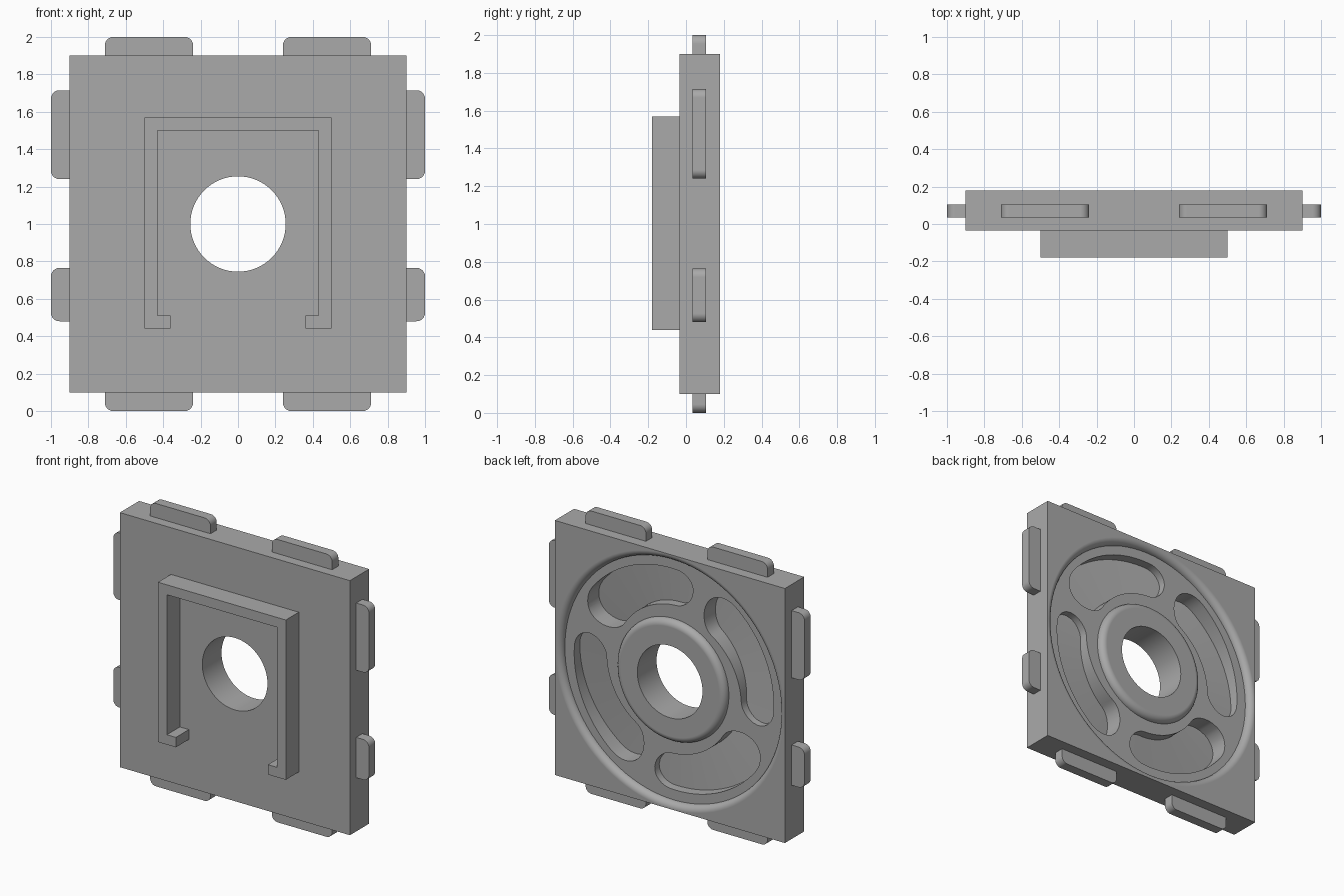
import bpy, bmesh
from math import sin, cos, pi, radians, sqrt

if "Cube" in bpy.data.objects:
    bpy.data.objects.remove(bpy.data.objects["Cube"], do_unlink=True)

GREY = (0.4, 0.4, 0.4, 1)
grey = bpy.data.materials.new("plain grey")
grey.use_nodes = True
grey.diffuse_color = GREY
grey.node_tree.nodes["Principled BSDF"].inputs["Base Color"].default_value = GREY

FRONT, BACK = -0.035, 0.18   # plate faces
MID = 1.0                    # height of the hub axis
FILLET = 0.045               # also the depth of the round recess
FLOOR = BACK - FILLET
HUB, RIM, HOLE = 0.43, 0.853, 0.255


def make(name, bm):
    bmesh.ops.recalc_face_normals(bm, faces=bm.faces)
    mesh = bpy.data.meshes.new(name)
    bm.to_mesh(mesh)
    bm.free()
    mesh.materials.append(grey)
    obj = bpy.data.objects.new(name, mesh)
    bpy.context.collection.objects.link(obj)
    return obj


def prism(name, outline, y0, y1):
    """Extrude an (x, z) outline from y0 to y1."""
    bm = bmesh.new()
    face = bm.faces.new([bm.verts.new((x, y0, z)) for x, z in outline])
    ext = bmesh.ops.extrude_face_region(bm, geom=[face])["geom"]
    verts = [g for g in ext if isinstance(g, bmesh.types.BMVert)]
    bmesh.ops.translate(bm, verts=verts, vec=(0, y1 - y0, 0))
    return make(name, bm)


def loft(name, rings, closed):
    """Skin a series of point loops; close the series or cap its ends."""
    bm = bmesh.new()
    loops = [[bm.verts.new(p) for p in ring] for ring in rings]
    n = len(loops[0])
    for i in range(len(loops) if closed else len(loops) - 1):
        a, b = loops[i], loops[(i + 1) % len(loops)]
        for j in range(n):
            k = (j + 1) % n
            bm.faces.new((a[j], a[k], b[k], b[j]))
    if not closed:
        bm.faces.new(loops[0])
        bm.faces.new(loops[-1])
    return make(name, bm)


def polar(r, a, y):
    """Point at radius r, angle a as seen from behind."""
    return (-r * cos(a), y, MID + r * sin(a))


def cut(target, cutter):
    mod = target.modifiers.new("cut", "BOOLEAN")
    mod.operation, mod.solver, mod.object = "DIFFERENCE", "EXACT", cutter
    bpy.context.view_layer.objects.active = target
    bpy.ops.object.modifier_apply(modifier=mod.name)
    bpy.data.objects.remove(cutter, do_unlink=True)


def smooth(obj):
    bpy.ops.object.select_all(action="DESELECT")
    obj.select_set(True)
    bpy.context.view_layer.objects.active = obj
    bpy.ops.object.shade_smooth_by_angle(angle=radians(30))
    mod = obj.modifiers.new("flat face normals", "WEIGHTED_NORMAL")
    mod.keep_sharp = True


# Square plate
plate = prism("plate", [(-0.9, 0.1), (0.9, 0.1), (0.9, 1.9), (-0.9, 1.9)], FRONT, BACK)

# Ring recess at the back, leaving a rounded hub and a rounded rim
STEPS = 8
arc = [i * pi / 2 / STEPS for i in range(STEPS + 1)]
profile = [(HUB - FILLET, BACK + 0.1)]
profile += [(HUB - FILLET + FILLET * sin(t), FLOOR + FILLET * cos(t)) for t in arc]
profile += [(RIM + FILLET - FILLET * cos(t), FLOOR + FILLET * sin(t)) for t in arc]
profile += [(RIM + FILLET, BACK + 0.1)]
SIDES = 96
cut(plate, loft("recess_cutter",
                [[polar(r, 2 * pi * i / SIDES, y) for r, y in profile] for i in range(SIDES)], True))

# Centre hole
circle = [(HOLE * cos(2 * pi * i / 64), MID + HOLE * sin(2 * pi * i / 64)) for i in range(64)]
cut(plate, prism("hole_cutter", circle, FRONT - 0.1, BACK + 0.1))


# Four curved pockets, each widening and deepening towards one end
def pocket(turn):
    start, end, mean = radians(77), radians(157), 0.645
    length = (end - start) * mean
    narrow, wide = 0.12, 0.165
    rings = []
    for i in range(1, 40):
        f = (1 - cos(pi * i / 40)) / 2
        s = f * length
        half = narrow + (wide - narrow) * f
        if s < narrow:
            half *= sqrt(1 - (1 - s / narrow) ** 2)
        elif length - s < wide:
            half *= sqrt(1 - (1 - (length - s) / wide) ** 2)
        a = start + f * (end - start) + turn
        r = 0.655 - 0.015 * f
        bottom = FLOOR - 0.05 - 0.08 * f
        rings.append([polar(r - half, a, BACK - 0.01), polar(r + half, a, BACK - 0.01),
                      polar(r + half, a, bottom), polar(r - half, a, bottom)])
    return loft("pocket_cutter", rings, False)


for q in range(4):
    cut(plate, pocket(q * pi / 2))
smooth(plate)

# Hooked bracket on the front
half = [(0, 1.57), (0.5, 1.57), (0.5, 0.44), (0.36, 0.44), (0.36, 0.51), (0.43, 0.51), (0.43, 1.5), (0, 1.5)]
outline = half[1:-1] + [(-x, z) for x, z in reversed(half[1:-1])]
prism("front_bracket", outline, -0.18, FRONT)


# Rounded tabs around the edge
def tab(name, x0, x1, z0, z1, r=0.045):
    corners = [(x1 - r, z1 - r), (x0 + r, z1 - r), (x0 + r, z0 + r), (x1 - r, z0 + r)]
    pts = [(cx + r * cos((q + i / 6) * pi / 2), cz + r * sin((q + i / 6) * pi / 2))
           for q, (cx, cz) in enumerate(corners) for i in range(7)]
    smooth(prism(name, pts, 0.035, 0.105))


for side, s in (("left", 1), ("right", -1)):
    a, b = sorted((0.24 * s, 0.712 * s))
    tab(side + "_top_tab", a, b, 1.8, 2.0)
    tab(side + "_bottom_tab", a, b, 0.0, 0.2)
    a, b = sorted((0.8 * s, 1.0 * s))
    tab(side + "_upper_side_tab", a, b, 1.24, 1.715)
    tab(side + "_lower_side_tab", a, b, 0.48, 0.765)
